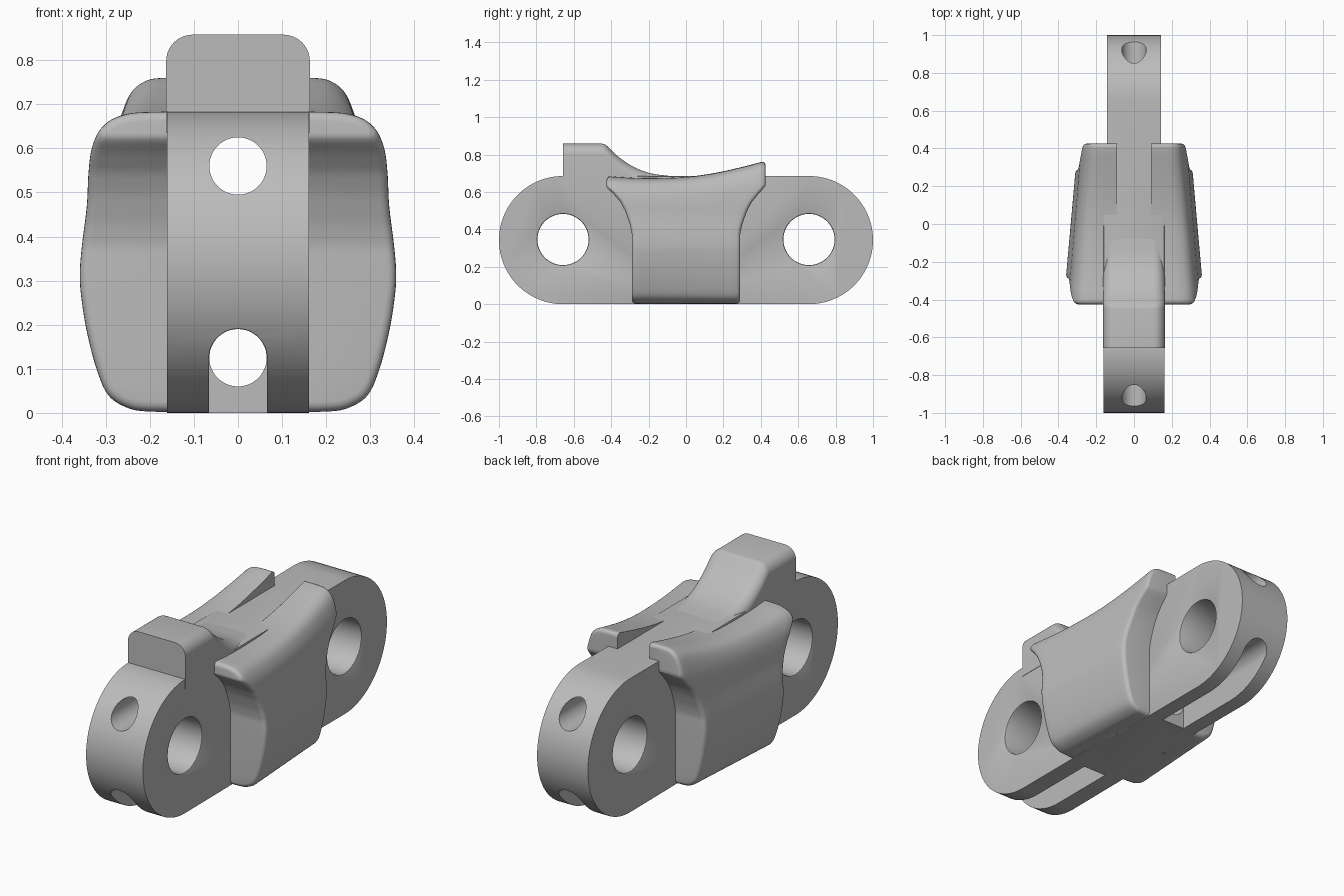
import bpy, bmesh, math
from mathutils import Vector

if "Cube" in bpy.data.objects:
    bpy.data.objects.remove(bpy.data.objects["Cube"])

metal = bpy.data.materials.new("plain grey metal")
metal.use_nodes = True
GREY = (0.5, 0.5, 0.5, 1)
metal.diffuse_color = GREY
metal.node_tree.nodes["Principled BSDF"].inputs["Base Color"].default_value = GREY

R, CY = 0.3425, 0.6575        # end radius and pin position
PIN, BORE = 0.137, 0.065      # hole radii


def finish(name, bm):
    bmesh.ops.recalc_face_normals(bm, faces=bm.faces)
    me = bpy.data.meshes.new(name)
    bm.to_mesh(me)
    bm.free()
    me.materials.append(metal)
    ob = bpy.data.objects.new(name, me)
    bpy.context.collection.objects.link(ob)
    return ob


def smooth(ob):
    bpy.ops.object.select_all(action='DESELECT')
    ob.select_set(True)
    bpy.context.view_layer.objects.active = ob
    bpy.ops.object.shade_smooth_by_angle(angle=math.radians(32))


def arc(cx, cz, r, a0, a1, n):
    angles = [math.radians(a0 + (a1 - a0) * i / n) for i in range(n + 1)]
    return [(cx + r * math.cos(a), cz + r * math.sin(a)) for a in angles]


def prism(pts, axis, lo, hi):
    """Extrude a 2D outline along x (points are y, z) or y (points are x, z)."""
    bm = bmesh.new()
    ends = []
    for d in (lo, hi):
        ends.append([bm.verts.new((d, a, z) if axis == 'x' else (a, d, z)) for a, z in pts])
    bm.faces.new(ends[0])
    bm.faces.new(ends[1])
    for i in range(len(pts)):
        j = (i + 1) % len(pts)
        bm.faces.new((ends[0][i], ends[0][j], ends[1][j], ends[1][i]))
    return bm


def cut(ob, bm):
    tool = finish("cutter", bm)
    tool.hide_render = True
    mod = ob.modifiers.new("cut", 'BOOLEAN')
    mod.operation, mod.object, mod.solver = 'DIFFERENCE', tool, 'EXACT'
    bpy.context.view_layer.objects.active = ob
    bpy.ops.object.modifier_apply(modifier=mod.name)
    bpy.data.objects.remove(tool)


def interp(table, v):
    for (a, p), (b, q) in zip(table, table[1:]):
        if v <= b:
            return p + (q - p) * max(0, v - a) / (b - a)
    return table[-1][1]


def spline(pts, n):
    """Catmull-Rom curve through 2D points."""
    p = [Vector(q) for q in [pts[0]] + pts + [pts[-1]]]
    out = []
    for a, b, c, d in zip(p, p[1:], p[2:], p[3:]):
        for i in range(n):
            t = i / n
            out.append(0.5 * (2 * b + (c - a) * t + (2 * a - 5 * b + 4 * c - d) * t * t
                              + (3 * b - a - 3 * c + d) * t ** 3))
    return out + [p[-1]]


# Link body: two rounded halves with pin holes, bores and open slots
def link_half(name, side, w):
    pts = [(-0.05 * side, 0)] + arc(side * CY, R, R, -90, -90 + 180 * side, 48) + [(-0.05 * side, 2 * R)]
    bm = prism(pts, 'x', -w, w)
    rim = [e for e in bm.edges if abs(e.verts[0].co.x - e.verts[1].co.x) < 1e-6]
    bmesh.ops.bevel(bm, geom=rim, offset=0.008, segments=2, affect='EDGES', profile=0.5)
    ob = finish(name, bm)
    cut(ob, prism(arc(side * CY, R + 0.003, PIN, 0, 360 - 7.5, 47), 'x', -1, 1))
    for z in (0.56, 0.125):
        cut(ob, prism(arc(0, z, BORE, 0, 352.5, 47), 'y', -1.2, 1.2))
    arch = arc(0, 0.125, BORE + 0.001, 0, 180, 24) + [(-BORE - 0.001, -0.1), (BORE + 0.001, -0.1)]
    cut(ob, prism(arch, 'y', min(side * 0.3, side * 1.2), max(side * 0.3, side * 1.2)))

    # Soften the pin hole rims
    bm = bmesh.new()
    bm.from_mesh(ob.data)
    centre = Vector((side * CY, R + 0.003))
    on_rim = lambda v: abs(abs(v.co.x) - w) < 1e-4 and abs((v.co.yz - centre).length - PIN) < 1e-3
    rim = [e for e in bm.edges if all(on_rim(v) for v in e.verts)]
    bmesh.ops.bevel(bm, geom=rim, offset=0.007, segments=2, affect='EDGES', profile=0.5)
    bm.to_mesh(ob.data)
    bm.free()
    smooth(ob)


link_half("front_link_half", -1, 0.161)
link_half("back_link_half", 1, 0.144)


# Raised stop: rounded cross-section swept down a concave slope
def raised_stop():
    slope = spline([(-0.45, 0.858), (-0.425, 0.848), (-0.36, 0.787), (-0.28, 0.734),
                    (-0.19, 0.7), (-0.08, 0.685), (0.05, 0.676)], 5)
    w, r, base = 0.163, 0.06, 0.635
    bm = bmesh.new()
    rings = []
    for y, h in [(-CY, 0.858)] + [tuple(p) for p in slope]:
        rr = min(r, (h - base) * 0.95)
        sec = [(w, base)] + arc(w - r, h - rr, rr, 0, 90, 10) + arc(r - w, h - rr, rr, 90, 180, 10) + [(-w, base)]
        sec = [(x if abs(x) < w - r else math.copysign(w - r + (abs(x) - w + r) * r / rr, x), z)
               if 0 < i < len(sec) - 1 else (x, z) for i, (x, z) in enumerate(sec)]
        rings.append([bm.verts.new((x, y, z)) for x, z in sec])
    for a, b in zip(rings, rings[1:]):
        for i in range(len(a)):
            j = (i + 1) % len(a)
            bm.faces.new((a[i], a[j], b[j], b[i]))
    bm.faces.new(rings[0])
    bm.faces.new(rings[-1])
    smooth(finish("raised_stop", bm))


raised_stop()

# Side wings: bulged section, tapering backward, with flared lips at both ends
INNER = 0.09
SECTION = [(INNER, 0.002), (0.2, 0.003), (0.25, 0.011), (0.295, 0.04), (0.322, 0.1), (0.343, 0.18),
           (0.355, 0.25), (0.36, 0.31), (0.355, 0.38), (0.342, 0.47), (0.335, 0.55), (0.322, 0.61),
           (0.292, 0.658), (0.245, 0.68), (0.18, 0.685), (INNER, 0.685)]
REACH = [(0, 0.29), (0.38, 0.29), (0.43, 0.3), (0.5, 0.325), (0.55, 0.35), (0.6, 0.39), (0.635, 0.425), (1, 0.425)]
RISE = spline([(-0.43, 0.0), (-0.3, -0.009), (-0.18, -0.012), (0, -0.005), (0.15, 0.015), (0.3, 0.048), (0.43, 0.082)], 4)
RISE = [tuple(p) for p in RISE]


def wing(name, side):
    sec = spline(SECTION, 5)
    r, steps = 0.022, 18
    # Columns along the length: rounded edge, straight run, rounded edge
    turns = [math.radians(a) for a in (90, 67, 45, 22)]
    cols = [(0, -math.sin(a), a) for a in turns] + [(i / steps, 0, 0) for i in range(steps + 1)]
    cols += [(1, math.sin(a), a) for a in reversed(turns)]
    bm = bmesh.new()
    outer, inner = [], []
    for i, p in enumerate(sec):
        tan = sec[min(i + 1, len(sec) - 1)] - sec[max(i - 1, 0)]
        normal = Vector((tan.y, -tan.x)).normalized()
        lift = max(0, (p.y - 0.38) / 0.305) ** 2
        y0 = -interp(REACH, p.y) + r
        y1 = interp(REACH, p.y + lift * 0.08) - r
        row_o, row_i = [], []
        for t, push, a in cols:
            y = y0 + (y1 - y0) * t + push * r
            q = p - normal * r * (1 - math.cos(a))
            x = INNER + max(0, q.x - INNER) * (1 - 0.33 * (y + 0.28))
            z = q.y + lift * interp(RISE, y)
            row_o.append(bm.verts.new((side * x, y, z)))
            row_i.append(bm.verts.new((side * INNER, y, z)))
        outer.append(row_o)
        inner.append(row_i)
    for i in range(len(sec) - 1):
        for j in range(len(cols) - 1):
            for g in (outer, inner):
                bm.faces.new((g[i][j], g[i + 1][j], g[i + 1][j + 1], g[i][j + 1]))
        for j in (0, -1):
            bm.faces.new((outer[i][j], outer[i + 1][j], inner[i + 1][j], inner[i][j]))
    bmesh.ops.remove_doubles(bm, verts=bm.verts, dist=1e-5)
    bmesh.ops.dissolve_degenerate(bm, edges=bm.edges, dist=1e-5)
    smooth(finish(name, bm))


wing("left_wing", 1)
wing("right_wing", -1)
